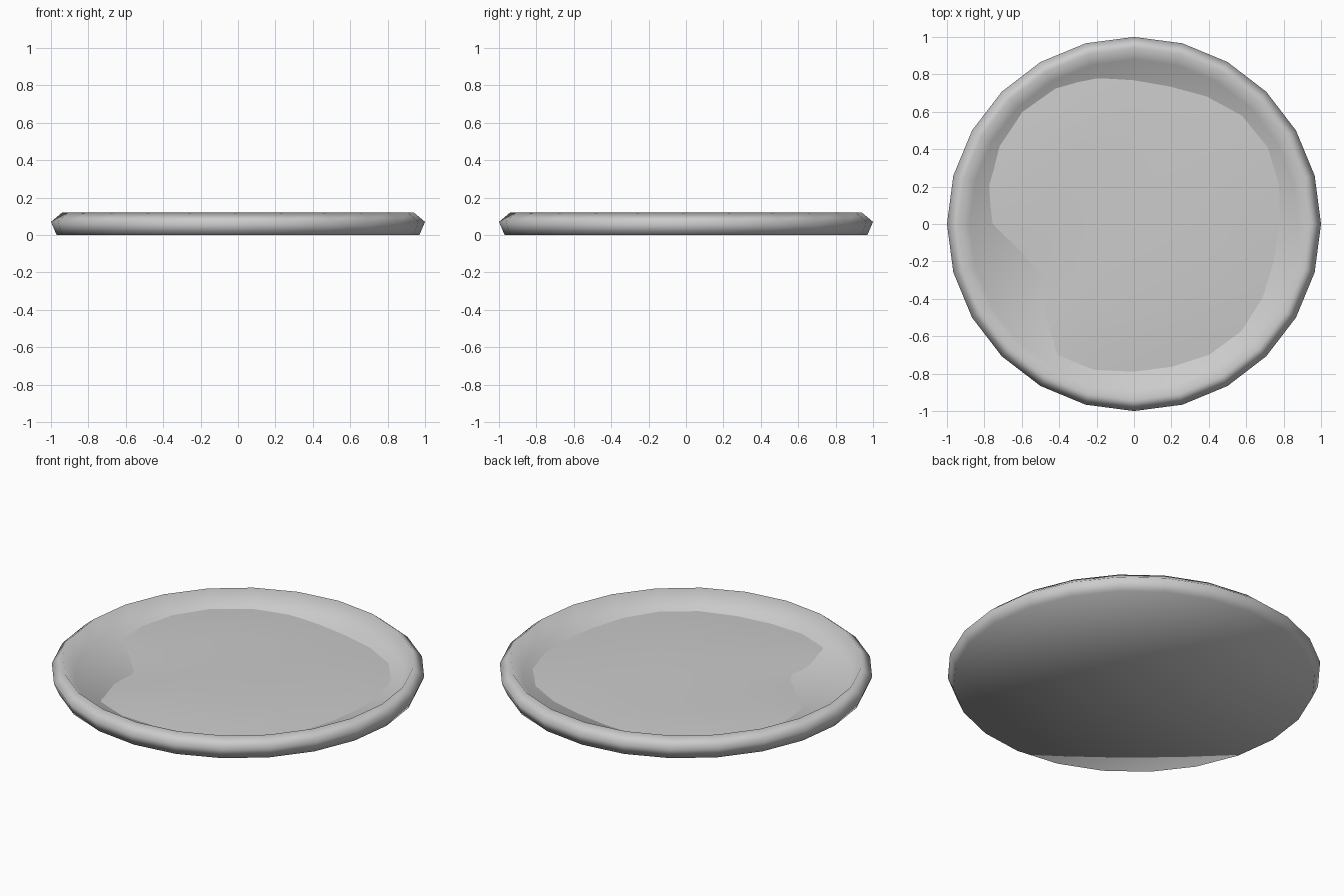
import bpy, bmesh, math

if "Cube" in bpy.data.objects:
    bpy.data.objects.remove(bpy.data.objects["Cube"])

SIDES = 24


def lathe(name, profile, angle):
    """Spin (radius, height) points around z; radius 0 closes the ends."""
    bm = bmesh.new()
    rings = []
    for r, z in profile:
        if r == 0:
            rings.append([bm.verts.new((0, 0, z))] * SIDES)
        else:
            rings.append([bm.verts.new((r * math.cos(2 * math.pi * i / SIDES),
                                        r * math.sin(2 * math.pi * i / SIDES), z))
                          for i in range(SIDES)])
    for a, b in zip(rings, rings[1:]):
        for i in range(SIDES):
            j = (i + 1) % SIDES
            bm.faces.new(list(dict.fromkeys((a[i], a[j], b[j], b[i]))))
    mesh = bpy.data.meshes.new(name)
    bm.to_mesh(mesh)
    bm.free()
    obj = bpy.data.objects.new(name, mesh)
    bpy.context.collection.objects.link(obj)
    bpy.ops.object.select_all(action='DESELECT')
    bpy.context.view_layer.objects.active = obj
    obj.select_set(True)
    bpy.ops.object.shade_smooth_by_angle(angle=math.radians(angle))
    return obj


# Shallow dish: flat base, rounded rim, sunken floor
lathe("dish", [(0, 0), (0.97, 0), (1.0, 0.07), (0.94, 0.12),
               (0.88, 0.043), (0, 0.043)], 95)

# Uneven filling that thins out at the edge, with a hollow at the left front
filling = lathe("filling", [(0.86, 0.04), (0.78, 0.045), (0.64, 0.053),
                            (0.48, 0.056), (0.32, 0.057), (0.16, 0.057),
                            (0, 0.057)], 60)
for v in filling.data.vertices:
    x, y, z = v.co
    ripple = 0.005 * math.sin(4 * x + 1) * math.cos(3.5 * y + 0.6)
    hollow = 0.02 * math.exp(-((x + 0.68) ** 2 + (y + 0.38) ** 2) / 0.05)
    v.co.z = z + ripple * (1 - math.hypot(x, y) ** 4) - hollow
